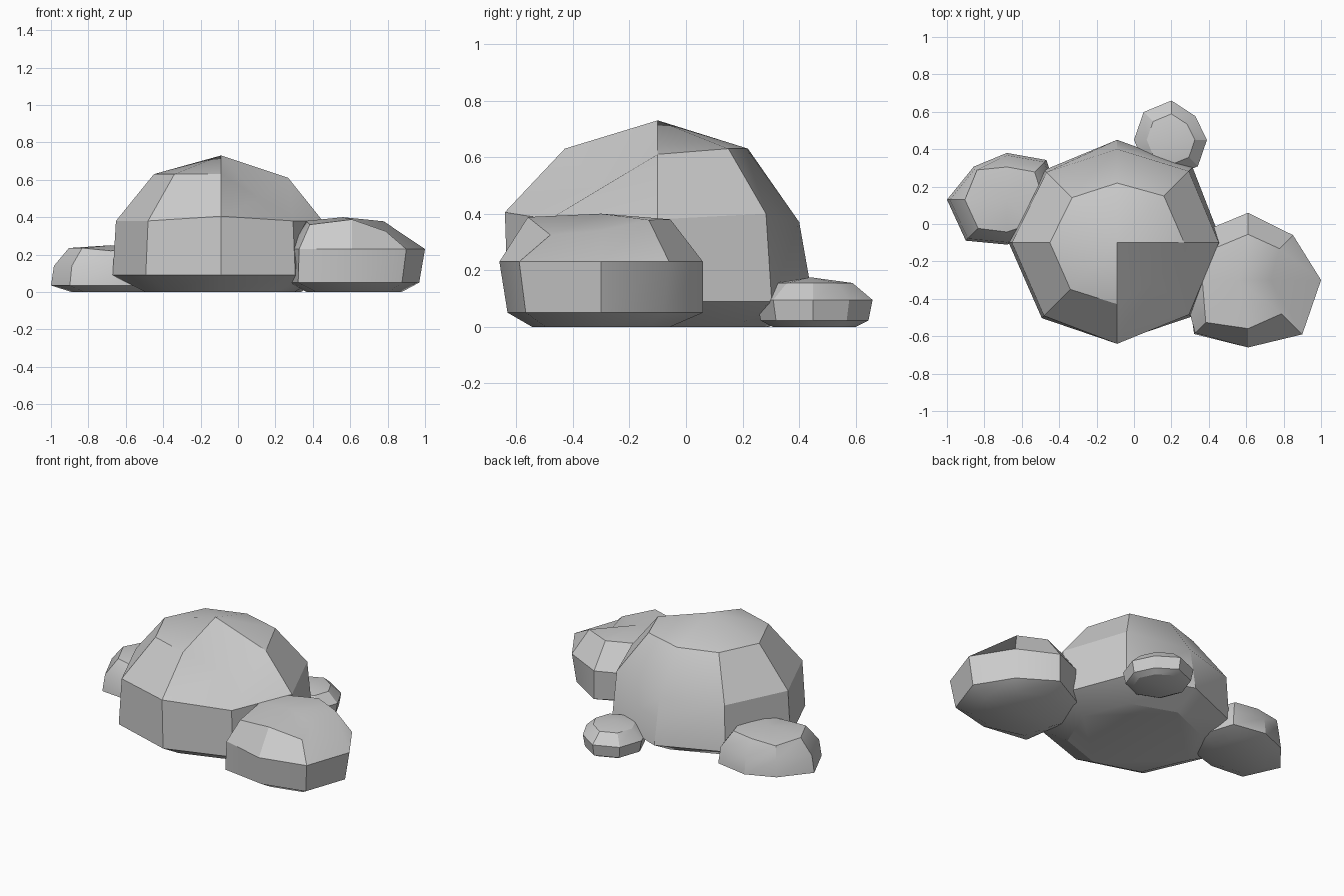
import bpy, bmesh
from math import cos, sin, pi, radians

if "Cube" in bpy.data.objects:
    bpy.data.objects.remove(bpy.data.objects["Cube"])


def rock(name, centre, radii, rings, apex, tweaks={}):
    """Eight-sided boulder: radii start at +x and run counter-clockwise.
    rings = (scale, z) from the ground up; tweaks move single ring corners."""
    cx, cy = centre
    bm = bmesh.new()
    loops = []
    for r, (scale, z) in enumerate(rings):
        loop = []
        for k, rad in enumerate(radii):
            s, h = tweaks.get((r, k), (scale, z))
            a = k * pi / 4
            loop.append(bm.verts.new((cx + s * rad * cos(a), cy + s * rad * sin(a), h)))
        loops.append(loop)
    bm.faces.new(loops[0][::-1])
    for lo, hi in zip(loops, loops[1:]):
        for k in range(8):
            n = (k + 1) % 8
            bm.faces.new((lo[k], lo[n], hi[n], hi[k]))
    tip = bm.verts.new(apex)
    for k in range(8):
        bm.faces.new((loops[-1][k], loops[-1][(k + 1) % 8], tip))
    bmesh.ops.recalc_face_normals(bm, faces=bm.faces)
    mesh = bpy.data.meshes.new(name)
    bm.to_mesh(mesh)
    bm.free()
    ob = bpy.data.objects.new(name, mesh)
    bpy.context.collection.objects.link(ob)
    bpy.ops.object.select_all(action='DESELECT')
    ob.select_set(True)
    bpy.context.view_layer.objects.active = ob
    bpy.ops.object.shade_smooth_by_angle(angle=radians(30))
    return ob


# Large domed boulder, with one dented corner at the front right
rock("large_boulder", (-0.09, -0.10),
     (0.56, 0.57, 0.55, 0.55, 0.58, 0.57, 0.53, 0.56),
     [(0.70, 0), (1.0, 0.09), (0.97, 0.38), (0.62, 0.63)],
     (-0.09, -0.10, 0.73),
     {(2, 1): (0.95, 0.40), (2, 2): (0.91, 0.37), (2, 6): (1.02, 0.405),
      (3, 0): (0.64, 0.61), (3, 2): (0.58, 0.63), (3, 7): (0.52, 0.50)})

# Flat-topped boulder at the right, notched on its outer side
rock("right_boulder", (0.61, -0.30),
     (0.39, 0.34, 0.36, 0.36, 0.36, 0.40, 0.36, 0.41),
     [(0.68, 0), (0.92, 0.05), (1.0, 0.23), (0.68, 0.38)],
     (0.56, -0.30, 0.40),
     {(3, 0): (0.31, 0.34), (3, 1): (0.70, 0.378), (3, 5): (0.80, 0.36),
      (3, 6): (0.72, 0.388), (3, 7): (0.62, 0.325),
      (1, 2): (1.0, 0.05), (1, 5): (1.02, 0.05)})

# Low rock at the left
rock("left_rock", (-0.68, 0.13),
     (0.28, 0.30, 0.25, 0.25, 0.32, 0.31, 0.24, 0.26),
     [(0.66, 0), (1.0, 0.035), (0.95, 0.14), (0.70, 0.235)],
     (-0.68, 0.13, 0.25),
     {(3, 3): (0.90, 0.225), (3, 6): (0.72, 0.22)})

# Small stone at the back
rock("back_stone", (0.20, 0.45),
     (0.19, 0.18, 0.21, 0.21, 0.20, 0.20, 0.20, 0.20),
     [(0.72, 0), (0.93, 0.022), (1.0, 0.095), (0.66, 0.155)],
     (0.20, 0.44, 0.175))
